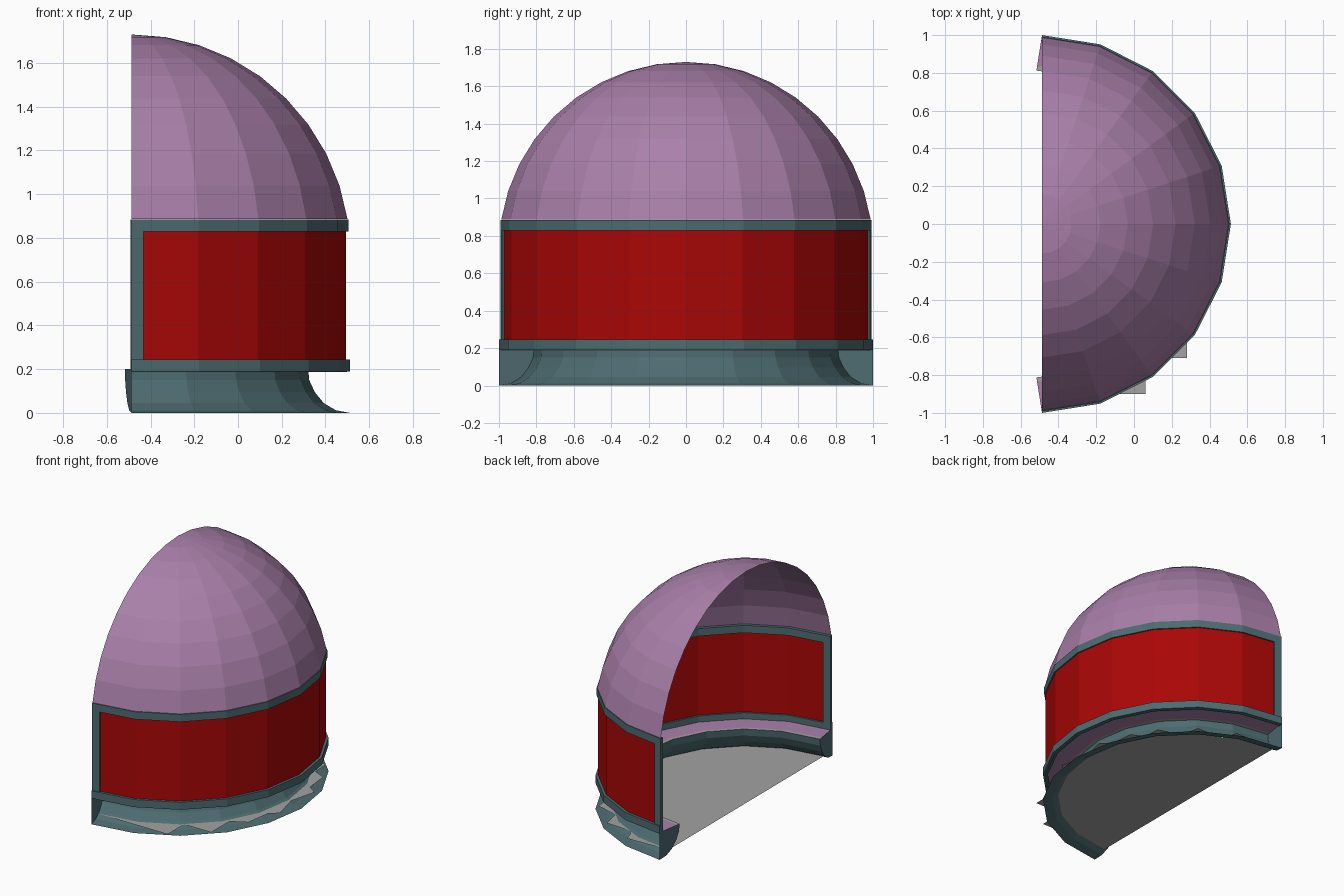
import bpy, math
from mathutils import Vector

if "Cube" in bpy.data.objects:
    bpy.data.objects.remove(bpy.data.objects["Cube"])

CX = -0.487  # centre of the half circle


def material(name, rgb):
    m = bpy.data.materials.new(name)
    m.diffuse_color = (*rgb, 1)
    m.use_nodes = True
    m.node_tree.nodes["Principled BSDF"].inputs["Base Color"].default_value = m.diffuse_color
    return m


teal = material("teal", (0.075, 0.15, 0.165))
mauve = material("mauve", (0.40, 0.215, 0.40))
red = material("red", (0.40, 0.002, 0.002))
grey = material("grey", (0.36, 0.36, 0.36))


def add(name, verts, faces, mat):
    me = bpy.data.meshes.new(name)
    me.from_pydata(verts, [], faces)
    ob = bpy.data.objects.new(name, me)
    bpy.context.collection.objects.link(ob)
    me.materials.append(mat)
    return ob


# Ten-sided half circle, running from front (-y) to back (+y)
ARC = [Vector((CX + math.cos(a), math.sin(a)))
       for a in (math.radians(-90 + 18 * i) for i in range(11))]
# The window starts a short way along the first and last sides
WINDOW = [ARC[0].lerp(ARC[1], 0.18)] + ARC[1:-1] + [ARC[-1].lerp(ARC[-2], 0.18)]


def inset(path, d):
    """Offset a path inwards with mitred corners."""
    n = [Vector((b.y - a.y, a.x - b.x)).normalized() for a, b in zip(path, path[1:])]
    out = []
    for i, p in enumerate(path):
        na, nb = n[max(i - 1, 0)], n[min(i, len(n) - 1)]
        m = (na + nb).normalized()
        out.append(p - m * d / m.dot(na))
    return out


def sweep(name, path, profile, mat, closed=False):
    """Sweep a profile of (inset, height) points along a path."""
    cols = [inset(path, d) for d, z in profile]
    k, n = len(profile), len(path)
    verts = [(cols[j][i].x, cols[j][i].y, profile[j][1]) for i in range(n) for j in range(k)]
    faces = [(i * k + j, (i + 1) * k + j, (i + 1) * k + (j + 1) % k, i * k + (j + 1) % k)
             for i in range(n - 1) for j in range(k if closed else k - 1)]
    if closed:
        faces += [tuple(reversed(range(k))), tuple(range((n - 1) * k, n * k))]
    return add(name, verts, faces, mat)


def bar(z0, z1, d0=0.008, d1=0.032):
    return [(d0, z0), (d0, z1), (d1, z1), (d1, z0)]


# Quarter-dome shell cut from a 20 x 20 sphere
verts, faces = [(CX, 0, 1.73)], []
for k in range(1, 10):
    t = math.radians(9 * k)
    for p in ARC:
        verts.append((CX + (p.x - CX) * math.sin(t), p.y * math.sin(t), 0.73 + math.cos(t)))
for i in range(10):
    faces.append((0, 1 + i, 2 + i))
    for k in range(8):
        a = 1 + k * 11 + i
        faces.append((a, a + 11, a + 12, a + 1))
add("dome", verts, faces, mauve)

# Window frame and pane
sweep("frame_top", ARC, bar(0.83, 0.885), teal, True)
sweep("frame_bottom", ARC, bar(0.19, 0.245, 0.0), teal, True)
sweep("frame_post_front", [ARC[0], WINDOW[0]], bar(0.245, 0.83), teal, True)
sweep("frame_post_back", [WINDOW[-1], ARC[-1]], bar(0.245, 0.83), teal, True)
sweep("window", WINDOW, [(0.018, 0.245), (0.018, 0.83)], red)

# Ledge under the window with thin grey lips
sweep("ledge", ARC, [(0.03, 0.2), (0.165, 0.2)], mauve)
sweep("ledge_inner_lip", ARC, [(0.165, 0.2), (0.19, 0.2)], grey)
sweep("ledge_outer_lip", ARC, [(0.015, 0.188), (0.03, 0.2)], grey)

# Flared base with end plates
flare = [(0.0, 0.0), (0.065, 0.012), (0.12, 0.045), (0.16, 0.095), (0.185, 0.15), (0.19, 0.2)]
sweep("base", ARC, flare, teal)
for name, end in (("base_end_front", 0), ("base_end_back", -1)):
    pts = [(inset(ARC, d)[end], z) for d, z in flare + [(0.0, 0.2)]]
    add(name, [(p.x, p.y, z) for p, z in pts], [tuple(range(len(pts)))], teal)

# Floor plate with a stepped edge
steps = [(CX, -0.9), (-0.1, -0.9), (0.06, -0.9), (0.06, -0.71), (0.28, -0.71), (0.28, -0.5),
         (0.39, -0.44), (0.42, -0.25), (0.48, -0.2), (0.43, 0.0), (0.48, 0.2), (0.41, 0.25),
         (0.39, 0.43), (0.3, 0.47), (0.29, 0.6), (0.12, 0.65), (0.09, 0.79), (-0.12, 0.8),
         (-0.16, 0.91), (CX, 0.9)]
add("floor", [(x, y, 0.035) for x, y in steps], [tuple(range(len(steps)))], grey)
